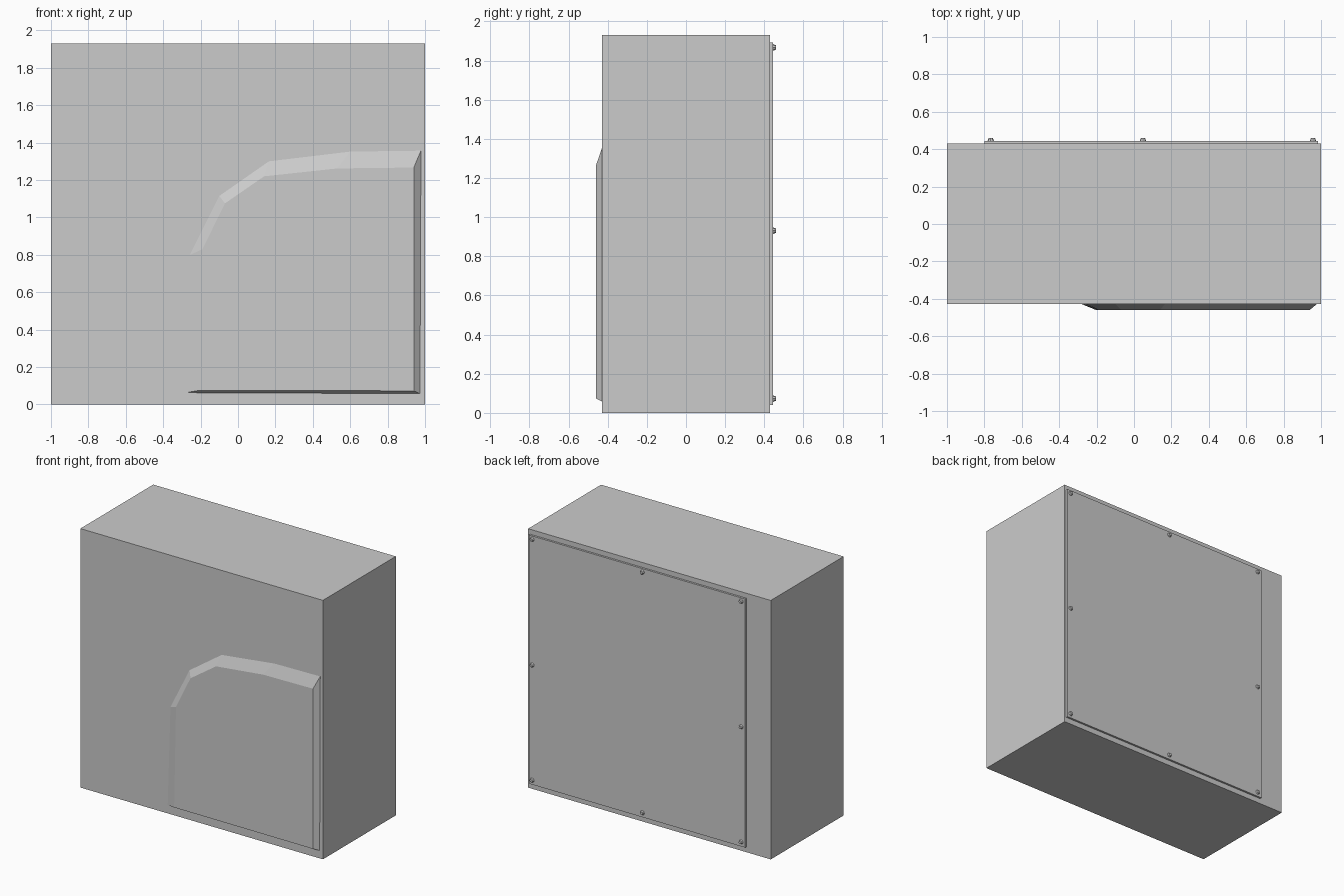
import bpy, bmesh
from math import radians

if "Cube" in bpy.data.objects:
    bpy.data.objects.remove(bpy.data.objects["Cube"])


def finish(name, bm):
    bmesh.ops.recalc_face_normals(bm, faces=bm.faces)
    mesh = bpy.data.meshes.new(name)
    bm.to_mesh(mesh)
    bm.free()
    obj = bpy.data.objects.new(name, mesh)
    bpy.context.collection.objects.link(obj)
    return obj


def box(name, x0, x1, y0, y1, z0, z1):
    bm = bmesh.new()
    bmesh.ops.create_cube(bm, size=1)
    bmesh.ops.scale(bm, vec=(x1 - x0, y1 - y0, z1 - z0), verts=bm.verts)
    bmesh.ops.translate(bm, vec=((x0 + x1) / 2, (y0 + y1) / 2, (z0 + z1) / 2), verts=bm.verts)
    return finish(name, bm)


def loft(name, outer, y_outer, inner, y_inner):
    """Closed solid between two matching outlines given in x, z."""
    bm = bmesh.new()
    a = [bm.verts.new((x, y_outer, z)) for x, z in outer]
    b = [bm.verts.new((x, y_inner, z)) for x, z in inner]
    n = len(a)
    for i in range(n):
        j = (i + 1) % n
        bm.faces.new((a[i], a[j], b[j], b[i]))
    bm.faces.new(a)
    bm.faces.new(b)
    return finish(name, bm)


# Main cabinet
box("cabinet", -1, 1, -0.428, 0.43, 0, 1.93)

# Raised front panel with sloped rim
base = [(-0.28, 0.063), (-0.257, 0.80), (-0.10, 1.115), (0.165, 1.30),
        (0.60, 1.352), (0.978, 1.357), (0.973, 0.058)]
face = [(-0.205, 0.076), (-0.19, 0.83), (-0.07, 1.075), (0.14, 1.22),
        (0.53, 1.262), (0.94, 1.267), (0.94, 0.073)]
loft("front_panel", base, -0.428, face, -0.459)

# Back cover plate
box("back_cover", -0.80, 0.985, 0.43, 0.445, 0.04, 1.893)

# Screws around the cover edge (all but the centre of a 3 x 3 grid)
for i, x in enumerate((-0.766, 0.048, 0.957)):
    for k, z in enumerate((0.073, 0.931, 1.867)):
        if i == 1 and k == 1:
            continue
        bpy.ops.mesh.primitive_cone_add(vertices=8, radius1=0.017, radius2=0.011, depth=0.014,
                                        location=(x, 0.452, z), rotation=(radians(-90), 0, 0))
        bpy.context.object.name = f"screw_{i}_{k}"
